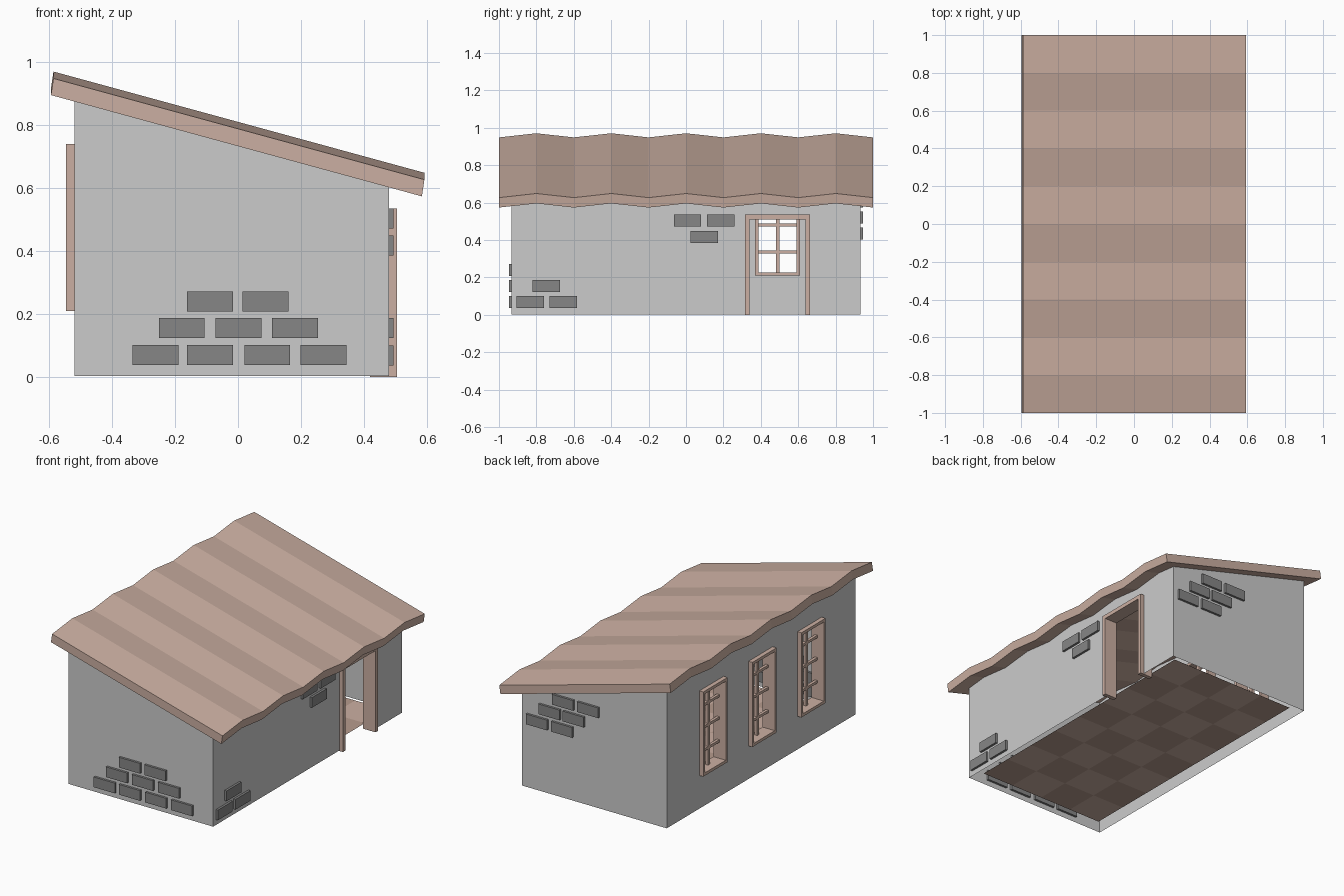
import bpy

if "Cube" in bpy.data.objects:
    bpy.data.objects.remove(bpy.data.objects["Cube"])

XL, XR, YW, Z0 = -0.52, 0.481, 0.933, 0.003   # wall shell limits


def material(name, rgb):
    m = bpy.data.materials.new(name)
    m.diffuse_color = (*rgb, 1)
    m.use_nodes = True
    m.node_tree.nodes["Principled BSDF"].inputs["Base Color"].default_value = m.diffuse_color
    return m


WOOD = material("wood", (0.60, 0.43, 0.36))
WOOD_DARK = material("wood_dark", (0.47, 0.33, 0.27))
BRICK = material("brick_grey", (0.24, 0.24, 0.24))


def mesh_object(name, verts, faces, mats=()):
    me = bpy.data.meshes.new(name)
    me.from_pydata(verts, [], faces)
    for m in mats:
        me.materials.append(m)
    ob = bpy.data.objects.new(name, me)
    bpy.context.collection.objects.link(ob)
    return ob


def boxes(name, spans, mat):
    """One object from boxes given as (x0, x1, y0, y1, z0, z1)."""
    verts, faces = [], []
    for x0, x1, y0, y1, z0, z1 in spans:
        b = len(verts)
        verts += [(x, y, z) for x in (x0, x1) for y in (y0, y1) for z in (z0, z1)]
        faces += [[b + i for i in f] for f in
                  ((0, 1, 3, 2), (4, 6, 7, 5), (0, 4, 5, 1), (2, 3, 7, 6), (0, 2, 6, 4), (1, 5, 7, 3))]
    return mesh_object(name, verts, faces, [mat])


def frame(x0, x1, y0, y1, z0, z1, t, sill=True):
    """Bars around an opening in a side wall, bottom bar optional."""
    zb = z0 + t if sill else z0
    bars = [(x0, x1, y0, y0 + t, zb, z1 - t), (x0, x1, y1 - t, y1, zb, z1 - t),
            (x0, x1, y0, y1, z1 - t, z1)]
    return bars + ([(x0, x1, y0, y1, z0, zb)] if sill else [])


def side_wall(name, x, top, holes):
    """Thin wall at constant x with rectangular openings (y0, y1, z0, z1)."""
    ys = sorted({-YW, YW, *(v for h in holes for v in h[:2])})
    zs = sorted({Z0, top, *(v for h in holes for v in h[2:])})
    verts = [(x, y, z) for y in ys for z in zs]
    n, faces = len(zs), []
    for i in range(len(ys) - 1):
        for j in range(n - 1):
            cy, cz = (ys[i] + ys[i + 1]) / 2, (zs[j] + zs[j + 1]) / 2
            if any(a < cy < b and c < cz < d for a, b, c, d in holes):
                continue
            f = [i * n + j, (i + 1) * n + j, (i + 1) * n + j + 1, i * n + j + 1]
            faces.append(f if x > 0 else f[::-1])
    return mesh_object(name, verts, faces)


# Walls: openings are cut to the middle of the frames
WINDOWS = (-0.48, 0.005, 0.49)
side_wall("window_wall", XL, 0.90, [(c - 0.11, c + 0.11, 0.22, 0.73) for c in WINDOWS])
side_wall("door_wall", XR, 0.625, [(0.327, 0.65, Z0, 0.522)])
for name, y in (("front_wall", -YW), ("back_wall", YW)):
    f = [0, 1, 2, 3]
    mesh_object(name, [(XL, y, Z0), (XR, y, Z0), (XR, y, 0.615), (XL, y, 0.89)],
                [f if y < 0 else f[::-1]])

# Floor: checkered sheet, inset from the walls
NX, NY, ZF, X0, X1, YF = 4, 8, 0.028, -0.46, 0.42, 0.873
verts = [(X0 + i / NX * (X1 - X0), -YF + j / NY * 2 * YF, ZF)
         for i in range(NX + 1) for j in range(NY + 1)]
cells = [(i, j) for i in range(NX) for j in range(NY)]
floor = mesh_object("floor", verts,
                    [[i * (NY + 1) + j, (i + 1) * (NY + 1) + j, (i + 1) * (NY + 1) + j + 1, i * (NY + 1) + j + 1]
                     for i, j in cells], [WOOD, WOOD_DARK])
for p, (i, j) in zip(floor.data.polygons, cells):
    p.material_index = (i + j) % 2

# Roof: zigzag sloping slab, four corner points per station along y
verts, faces = [], []
for k in range(11):
    y, r = -1 + 0.2 * k, 0.022 * (k % 2)
    verts += [(-0.595, y, 0.896 + r), (0.585, y, 0.574 + r),
              (0.593, y, 0.627 + r), (-0.587, y, 0.949 + r)]
for k in range(10):
    for a in range(4):
        b = (a + 1) % 4
        faces.append([4 * k + a, 4 * k + 4 + a, 4 * k + 4 + b, 4 * k + b][::-1])
faces += [[0, 1, 2, 3], [43, 42, 41, 40]]
mesh_object("roof", verts, faces, [WOOD])

# Door frame: open at the bottom
boxes("door_frame", frame(0.42, 0.506, 0.315, 0.663, 0.0, 0.536, 0.025, sill=False), WOOD)

# Windows: deep frame with recessed glazing bars
for n, c in enumerate(WINDOWS, 1):
    boxes(f"window_frame_{n}", frame(-0.547, -0.462, c - 0.12, c + 0.12, 0.21, 0.74, 0.018), WOOD)
    bars = [(-0.503, -0.485, c - 0.01, c + 0.01, 0.228, 0.722)]
    bars += [(-0.503, -0.485, c - 0.102, c + 0.102, z - 0.008, z + 0.008) for z in (0.337, 0.481, 0.62)]
    boxes(f"window_bars_{n}", bars, WOOD)

# Brick patches: rows of (bottom z, brick start positions along the wall)
L, H, D = 0.146, 0.064, 0.014
FRONT = [(0.037, (-0.336, -0.162, 0.02, 0.199)), (0.123, (-0.252, -0.072, 0.108)), (0.207, (-0.162, 0.014))]
BACK = [(0.402, (0.30, 0.125)), (0.488, (0.213, 0.045)), (0.573, (0.12, -0.055))]
SIDE = [(0.036, (-0.905, -0.73)), (0.123, (-0.82,)), (0.385, (0.025,)), (0.472, (-0.065, 0.112))]
for name, rows, y in (("front_bricks", FRONT, -YW), ("back_bricks", BACK, YW)):
    boxes(name, [(s, s + L, y - D, y + D, z, z + H) for z, row in rows for s in row], BRICK)
boxes("side_bricks", [(XR - D, XR + D, s, s + L, z, z + H) for z, row in SIDE for s in row], BRICK)
